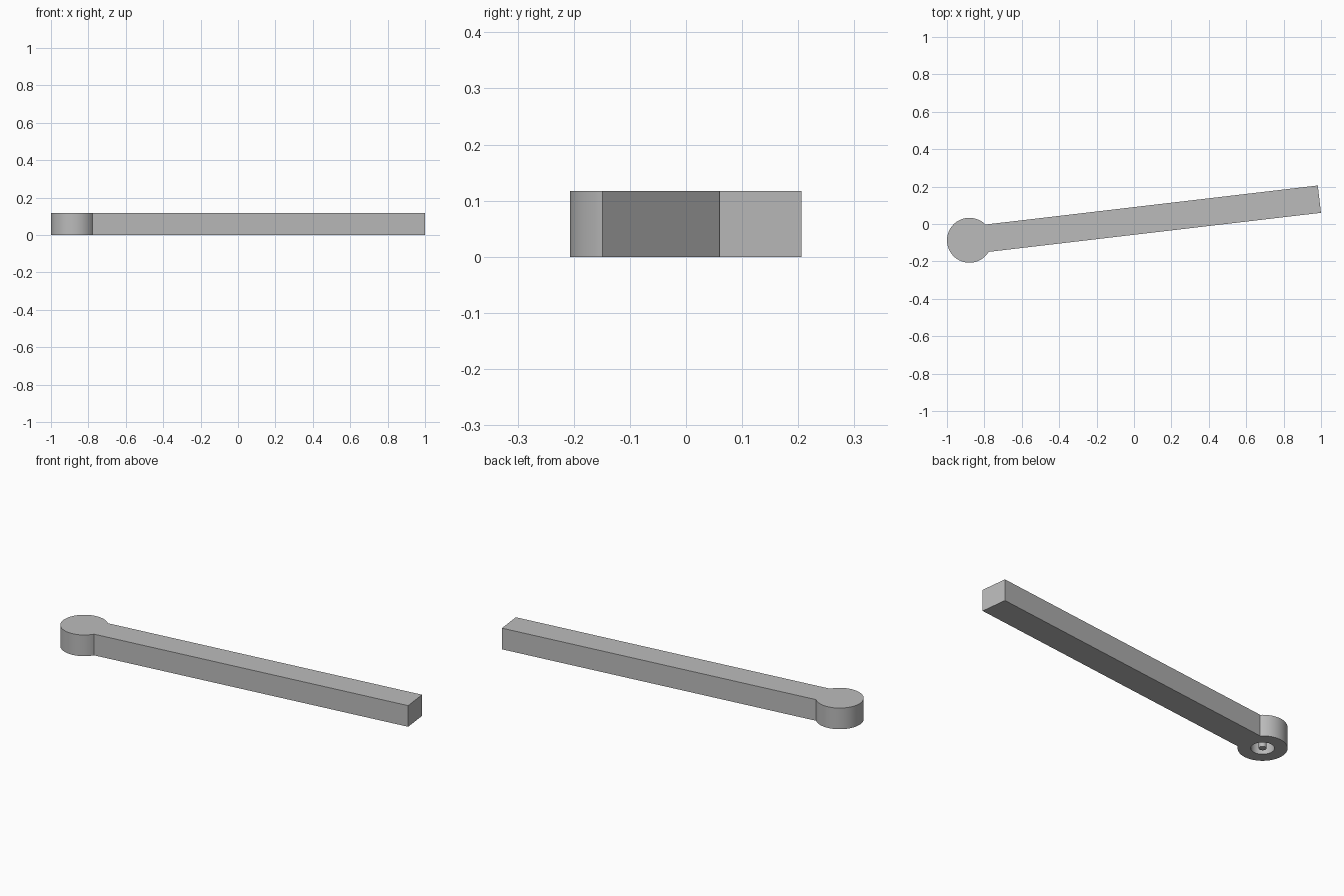
import bpy
import bmesh
from math import asin, cos, sin, pi, radians
from mathutils import Matrix, Vector

cube = bpy.data.objects.get("Cube")
if cube:
    bpy.data.objects.remove(cube, do_unlink=True)

HUB = Vector((-0.88, -0.087, 0))
HUB_R = 0.12
HEIGHT = 0.117
HALF_W = 0.0735
LENGTH = 1.884
ANGLE = radians(6.7)
SOCKET_R = 0.057
SOCKET_DEPTH = 0.09
PIN_R = 0.019

grey = bpy.data.materials.new("light grey")
grey.use_nodes = True
COLOR = (0.5, 0.5, 0.5, 1)
grey.diffuse_color = COLOR
grey.node_tree.nodes["Principled BSDF"].inputs["Base Color"].default_value = COLOR


def prism(name, outline, z0, z1):
    """Extrude a flat outline, placed around the hub centre, from z0 to z1."""
    bm = bmesh.new()
    face = bm.faces.new([bm.verts.new((x, y, z0)) for x, y in outline])
    top = bmesh.ops.extrude_face_region(bm, geom=[face])["geom"]
    verts = [v for v in top if isinstance(v, bmesh.types.BMVert)]
    bmesh.ops.translate(bm, verts=verts, vec=(0, 0, z1 - z0))
    bmesh.ops.recalc_face_normals(bm, faces=bm.faces)
    bm.transform(Matrix.Translation(HUB) @ Matrix.Rotation(ANGLE, 4, "Z"))
    mesh = bpy.data.meshes.new(name)
    bm.to_mesh(mesh)
    bm.free()
    mesh.materials.append(grey)
    obj = bpy.data.objects.new(name, mesh)
    bpy.context.collection.objects.link(obj)
    return obj


def arc(radius, start, end, steps):
    angles = [start + (end - start) * i / steps for i in range(steps + 1)]
    return [(radius * cos(a), radius * sin(a)) for a in angles]


def circle(radius, steps):
    return arc(radius, 0, 2 * pi, steps)[:-1]


def smooth(obj):
    bpy.ops.object.select_all(action="DESELECT")
    obj.select_set(True)
    bpy.context.view_layer.objects.active = obj
    bpy.ops.object.shade_smooth_by_angle(angle=radians(30))


# Round hub and straight bar as one outline
join = asin(HALF_W / HUB_R)
outline = arc(HUB_R, join, 2 * pi - join, 60) + [(LENGTH, -HALF_W), (LENGTH, HALF_W)]
arm = prism("lever_arm", outline, 0, HEIGHT)

# Blind socket under the hub
cutter = prism("socket_cutter", circle(SOCKET_R, 48), -0.05, SOCKET_DEPTH)
cutter.hide_render = True
cut = arm.modifiers.new("socket", "BOOLEAN")
cut.operation = "DIFFERENCE"
cut.solver = "EXACT"
cut.object = cutter
bpy.context.view_layer.objects.active = arm
bpy.ops.object.modifier_apply(modifier=cut.name)
bpy.data.objects.remove(cutter, do_unlink=True)
smooth(arm)

# Pin standing in the middle of the socket
pin = prism("socket_pin", circle(PIN_R, 32), 0, SOCKET_DEPTH + 0.01)
smooth(pin)
